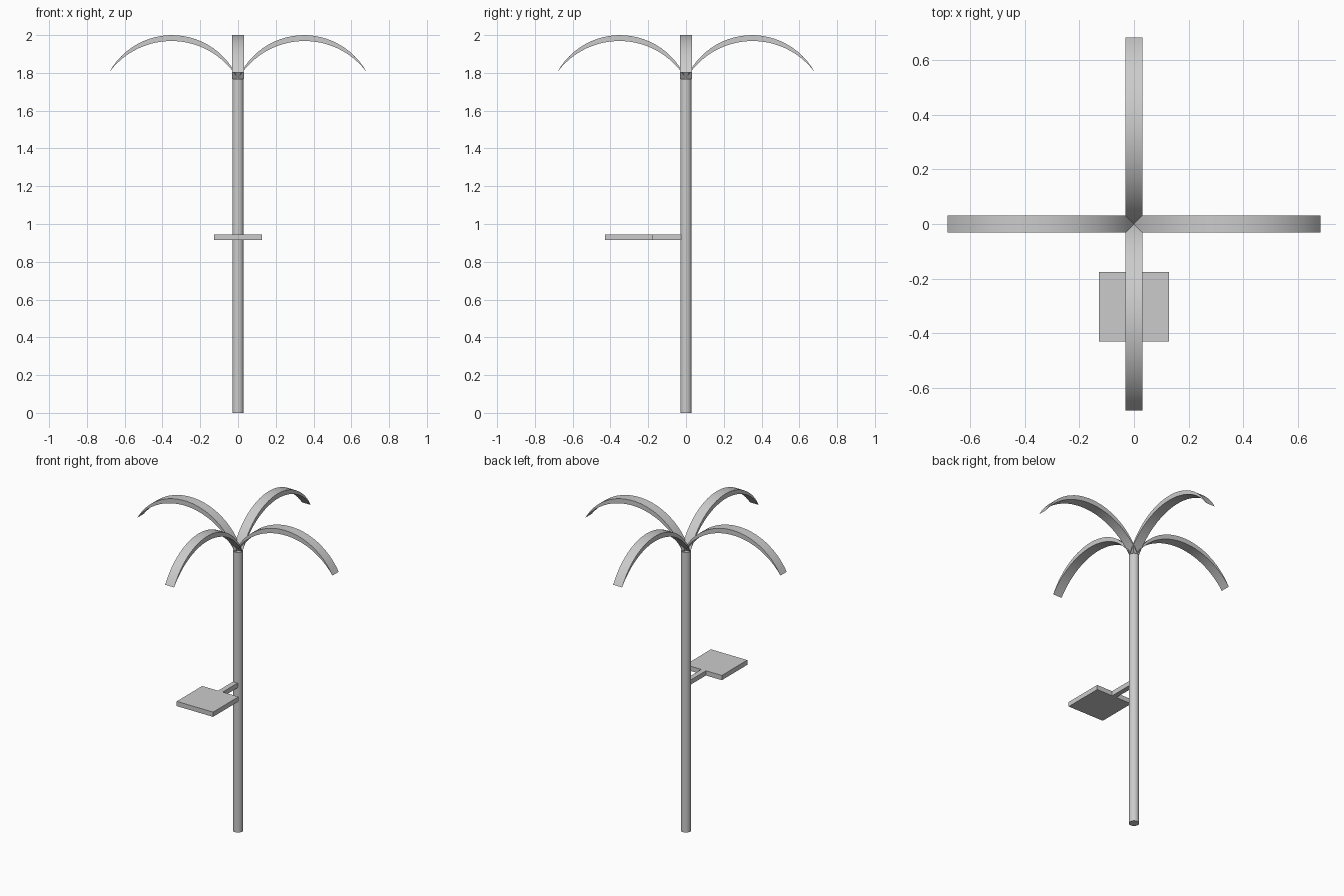
import bpy, bmesh, math
from mathutils import Matrix, Vector

if "Cube" in bpy.data.objects:
    bpy.data.objects.remove(bpy.data.objects["Cube"], do_unlink=True)

grey = bpy.data.materials.new("plain_grey")
grey.use_nodes = True
grey.diffuse_color = (0.6, 0.6, 0.6, 1)
grey.node_tree.nodes["Principled BSDF"].inputs["Base Color"].default_value = (0.6, 0.6, 0.6, 1)


def finish(bm, name, smooth=False):
    bmesh.ops.recalc_face_normals(bm, faces=bm.faces)
    mesh = bpy.data.meshes.new(name)
    bm.to_mesh(mesh)
    bm.free()
    mesh.materials.append(grey)
    obj = bpy.data.objects.new(name, mesh)
    bpy.context.collection.objects.link(obj)
    if smooth:
        bpy.ops.object.select_all(action='DESELECT')
        obj.select_set(True)
        bpy.context.view_layer.objects.active = obj
        bpy.ops.object.shade_smooth_by_angle(angle=math.radians(35))
    return obj


def box(name, size, centre):
    bm = bmesh.new()
    bmesh.ops.create_cube(bm, size=1)
    bmesh.ops.scale(bm, vec=size, verts=bm.verts)
    bmesh.ops.translate(bm, vec=centre, verts=bm.verts)
    return finish(bm, name)


def arc(start, end, rise, steps):
    """Points on a circular arc bulging upwards from start to end (x, z)."""
    chord = end - start
    half = chord.length / 2
    radius = (half ** 2 + rise ** 2) / (2 * rise)
    up = Vector((-chord.y, chord.x)).normalized()
    along = chord.normalized()
    centre = (start + end) / 2 - up * (radius - rise)
    spread = math.asin(half / radius)
    angles = [spread * (2 * i / steps - 1) for i in range(steps + 1)]
    return [centre + radius * (math.sin(a) * along + math.cos(a) * up) for a in angles]


def leaf(name, turn):
    # Crescent profile extruded across the leaf width
    start, end, steps = Vector((0, 1.768)), Vector((0.682, 1.803)), 24
    upper = arc(start, end, 0.214, steps)
    lower = arc(start, end, 0.183, steps)
    profile = upper + lower[-2:0:-1]
    bm = bmesh.new()
    face = bm.faces.new([bm.verts.new((p.x, -0.031, p.y)) for p in profile])
    result = bmesh.ops.extrude_face_region(bm, geom=[face])
    moved = [v for v in result["geom"] if isinstance(v, bmesh.types.BMVert)]
    bmesh.ops.translate(bm, vec=(0, 0.062, 0), verts=moved)
    bmesh.ops.rotate(bm, cent=(0, 0, 0), matrix=Matrix.Rotation(turn, 3, 'Z'), verts=bm.verts)
    return finish(bm, name, smooth=True)


# Trunk
height = 1.768
bm = bmesh.new()
bmesh.ops.create_cone(bm, cap_ends=True, segments=24, radius1=0.03, radius2=0.03, depth=height)
bmesh.ops.translate(bm, vec=(0, 0, height / 2), verts=bm.verts)
finish(bm, "trunk", smooth=True)

# Four arching leaves
for i, side in enumerate(("left", "back", "right", "front")):
    leaf(side + "_leaf", i * math.pi / 2)

# Shelf and its supporting arm
box("shelf", (0.254, 0.254, 0.03), (0, -0.303, 0.93))
box("shelf_arm", (0.032, 0.155, 0.03), (0, -0.1, 0.93))
